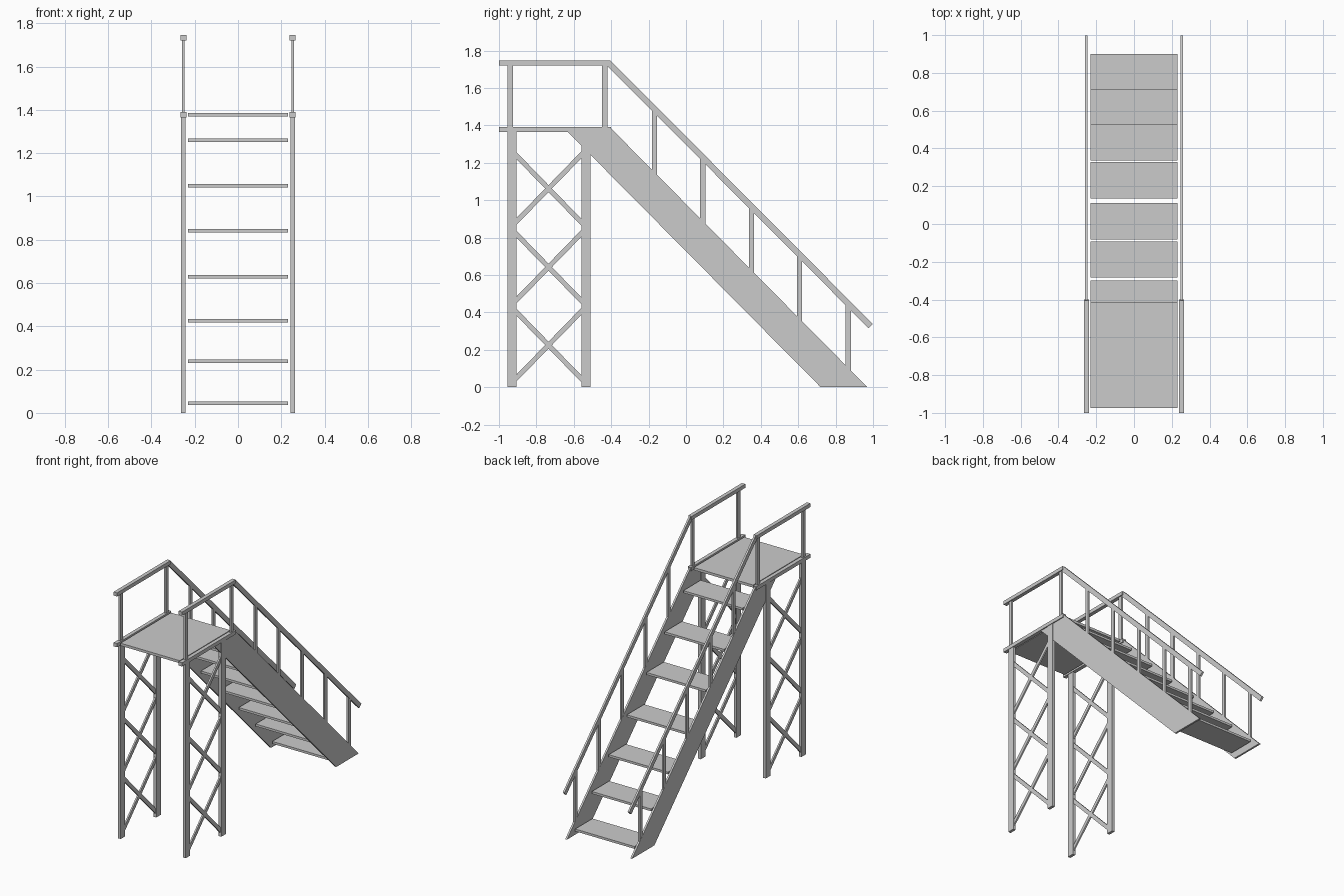
import bpy, bmesh

if "Cube" in bpy.data.objects:
    bpy.data.objects.remove(bpy.data.objects["Cube"])

# Extrude a (y, z) outline along x
def plate(name, outline, x, width):
    bm = bmesh.new()
    face = bm.faces.new([bm.verts.new((x - width / 2, y, z)) for y, z in outline])
    ext = bmesh.ops.extrude_face_region(bm, geom=[face])
    verts = [v for v in ext["geom"] if isinstance(v, bmesh.types.BMVert)]
    bmesh.ops.translate(bm, verts=verts, vec=(width, 0, 0))
    bmesh.ops.recalc_face_normals(bm, faces=bm.faces)
    me = bpy.data.meshes.new(name)
    bm.to_mesh(me)
    bm.free()
    ob = bpy.data.objects.new(name, me)
    bpy.context.collection.objects.link(ob)
    return ob

def box(name, y0, y1, z0, z1, x, width):
    return plate(name, [(y0, z0), (y1, z0), (y1, z1), (y0, z1)], x, width)

# Straight bar between two (y, z) points with square ends
def bar(name, a, b, thick, x, width):
    dy, dz = b[0] - a[0], b[1] - a[1]
    n = (dy * dy + dz * dz) ** 0.5
    oy, oz = -dz / n * thick / 2, dy / n * thick / 2
    return plate(name, [(a[0] + oy, a[1] + oz), (b[0] + oy, b[1] + oz),
                        (b[0] - oy, b[1] - oz), (a[0] - oy, a[1] - oz)], x, width)

# Treads and platform deck
treads = [(0.805, 0.045), (0.62, 0.238), (0.433, 0.425), (0.232, 0.628),
          (0.014, 0.842), (-0.188, 1.05), (-0.395, 1.26)]
for y, z in treads:
    box("tread", y - 0.096, y + 0.096, z - 0.008, z + 0.008, 0, 0.46)
box("platform_deck", -0.975, -0.415, 1.368, 1.386, 0, 0.46)

for side, x in (("left", -0.2525), ("right", 0.2525)):
    # Sloping stringer
    plate(side + "_stringer", [(0.72, 0), (0.97, 0), (-0.405, 1.388), (-0.655, 1.388)], x, 0.013)
    # Platform edge beam and top rail
    box(side + "_platform_beam", -1, -0.4, 1.364, 1.39, x, 0.027)
    box(side + "_platform_rail", -1, -0.405, 1.72, 1.746, x, 0.027)
    for y in (-0.94, -0.435):
        box(side + "_platform_post", y - 0.014, y + 0.014, 1.385, 1.725, x, 0.012)
    # Tower legs and cross bracing
    for y in (-0.93, -0.535):
        box(side + "_leg", y - 0.025, y + 0.025, 0, 1.368, x, 0.02)
    for z in (0.225, 0.642, 1.062):
        for s in (-1, 1):
            bar(side + "_brace", (-0.92, z - s * 0.19), (-0.55, z + s * 0.19), 0.026, x, 0.011)
    # Stair handrail and its posts
    bar(side + "_handrail", (-0.415, 1.735), (0.987, 0.327), 0.032, x, 0.013)
    for y in (-0.168, 0.09, 0.35, 0.607, 0.868):
        plate(side + "_stair_post", [(y - 0.014, 0.97 - y), (y + 0.014, 0.95 - y),
                                     (y + 0.014, 1.305 - y), (y - 0.014, 1.333 - y)], x, 0.012)
